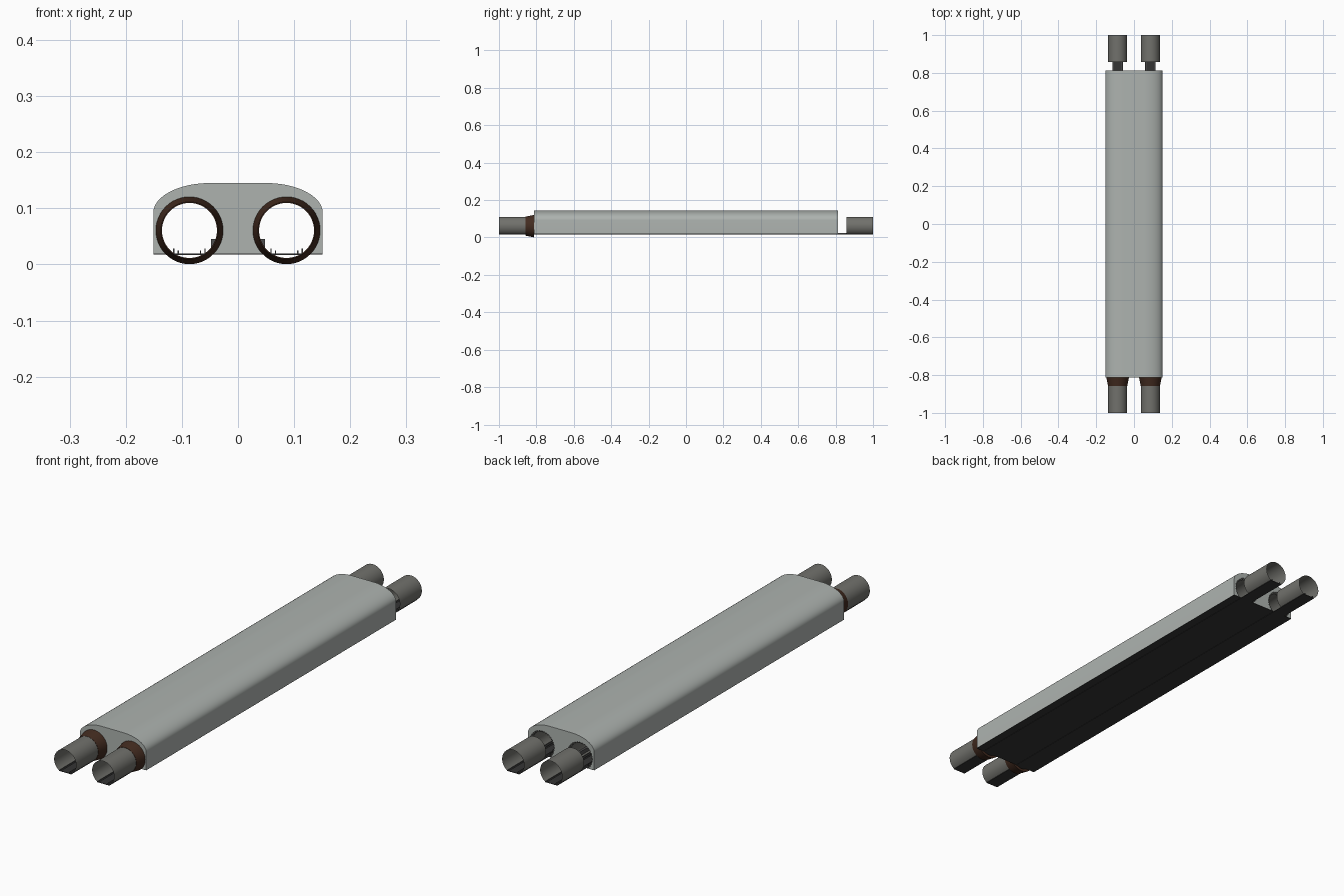
import bpy, bmesh, math

if "Cube" in bpy.data.objects:
    bpy.data.objects.remove(bpy.data.objects["Cube"])

CX, CZ, R = 0.0865, 0.0605, 0.05      # bore centre and tunnel radius
FLOOR, BODY_Y = 0.019, 0.812          # floor height, body half length


def material(name, r, g, b):
    m = bpy.data.materials.new(name)
    m.diffuse_color = (r, g, b, 1)
    m.use_nodes = True
    m.node_tree.nodes["Principled BSDF"].inputs["Base Color"].default_value = m.diffuse_color
    return m


CONCRETE = material("light concrete", 0.42, 0.45, 0.43)
LINING = material("grey lining", 0.165, 0.165, 0.15)
BROWN = material("dark brown", 0.055, 0.024, 0.014)
DARK = material("dark track bed", 0.035, 0.035, 0.035)
STEEL = material("rail steel", 0.08, 0.08, 0.08)


def finish(name, bm, mat, smooth=True):
    me = bpy.data.meshes.new(name)
    bm.to_mesh(me)
    bm.free()
    ob = bpy.data.objects.new(name, me)
    bpy.context.collection.objects.link(ob)
    me.materials.append(mat)
    if smooth:
        bpy.ops.object.select_all(action='DESELECT')
        ob.select_set(True)
        bpy.context.view_layer.objects.active = ob
        bpy.ops.object.shade_smooth_by_angle(angle=math.radians(35))
    return ob


def loft(name, rings, mat, closed=False, caps=False):
    """Skin between (y, points) cross-sections."""
    bm = bmesh.new()
    rows = [[bm.verts.new((x, y, z)) for x, z in pts] for y, pts in rings]
    n = len(rows[0])
    for a, b in zip(rows, rows[1:]):
        for i in range(n if closed else n - 1):
            j = (i + 1) % n
            bm.faces.new((a[i], a[j], b[j], b[i]))
    if caps:
        bm.faces.new(rows[0])
        bm.faces.new(rows[-1][::-1])
    bmesh.ops.recalc_face_normals(bm, faces=bm.faces)
    return finish(name, bm, mat)


def box(name, x0, x1, y0, y1, z0, z1, mat):
    bm = bmesh.new()
    bmesh.ops.create_cube(bm, size=1)
    for v in bm.verts:
        v.co = ((x0 + x1) / 2 + v.co.x * (x1 - x0),
                (y0 + y1) / 2 + v.co.y * (y1 - y0),
                (z0 + z1) / 2 + v.co.z * (z1 - z0))
    return finish(name, bm, mat, False)


def arch(cx, r, n=40):
    """Arc from the floor on the right, over the top, to the floor on the left."""
    s = math.asin((FLOOR - CZ) / r)
    return [(cx + r * math.cos(s + (math.pi - 2 * s) * i / n),
             CZ + r * math.sin(s + (math.pi - 2 * s) * i / n)) for i in range(n + 1)]


def circle(cx, r, n=48):
    return [(cx + r * math.cos(2 * math.pi * i / n),
             CZ + r * math.sin(2 * math.pi * i / n)) for i in range(n)]


# Body: rounded outline whose underside is notched by the two bores
right = [(0.05 + 0.101 * math.cos(t), 0.092 + 0.053 * math.sin(t))
         for t in [math.pi / 2 * i / 16 for i in range(17)]]
outline = [(0.151, FLOOR)] + right + [(-x, z) for x, z in right[::-1]] + [(-0.151, FLOOR)]
outline += arch(-CX, 0.056)[::-1] + arch(CX, 0.056)[::-1]
loft("tunnel_body", [(-BODY_Y, outline), (BODY_Y, outline)], CONCRETE, True, True)
box("body_underside", -0.151, 0.151, -BODY_Y, BODY_Y, FLOOR - 0.001, FLOOR, DARK)

for s, side in ((-1, "left"), (1, "right")):
    c = s * CX
    # Tunnel linings: end tubes and the run through the body
    for part, y0, y1 in (("front_tube", -1, -0.855), ("inner_lining", -0.855, 0.80),
                         ("rear_tube", 0.857, 1)):
        loft(f"{side}_{part}", [(y0, arch(c, R)), (y1, arch(c, R))], LINING)
    # Tapered collar in front of the body
    loft(f"{side}_collar",
         [(-BODY_Y, circle(c, 0.049)), (-BODY_Y, circle(c, 0.060)),
          (-0.857, circle(c, 0.051)), (-0.857, circle(c, 0.049)),
          (-BODY_Y, circle(c, 0.049))], BROWN, True)
    # Ribs around the rear bore mouth
    bm = bmesh.new()
    pin, pout = arch(c, R, 48), arch(c, 0.056, 48)
    for i in range(0, 48, 2):
        ring = [pin[i], pin[i + 1], pout[i + 1], pout[i]]
        f = bm.faces.new([bm.verts.new((x, BODY_Y - 0.002, z)) for x, z in ring])
        ext = bmesh.ops.extrude_face_region(bm, geom=[f])
        for v in ext["geom"]:
            if isinstance(v, bmesh.types.BMVert):
                v.co.y -= 0.015
    bmesh.ops.recalc_face_normals(bm, faces=bm.faces)
    finish(f"{side}_rear_ribs", bm, LINING, False)
    # Track bed, rails, cable strips and side walkway
    box(f"{side}_track_bed", c - 0.028, c + 0.028, -1, 1, FLOOR - 0.002, FLOOR, DARK)
    for k in (-1, 1):
        x = c + k * 0.020
        box(f"{side}_rail", x - 0.001, x + 0.001, -1, 1, FLOOR, 0.025, STEEL)
        x = c + k * 0.028
        box(f"{side}_cable_strip", x - 0.001, x + 0.001, -BODY_Y, 0.80, FLOOR, 0.028, STEEL)
    xs = sorted((s * 0.035, s * 0.048))
    box(f"{side}_walkway", xs[0], xs[1], -0.80, 0.80, FLOOR, 0.045, STEEL)
